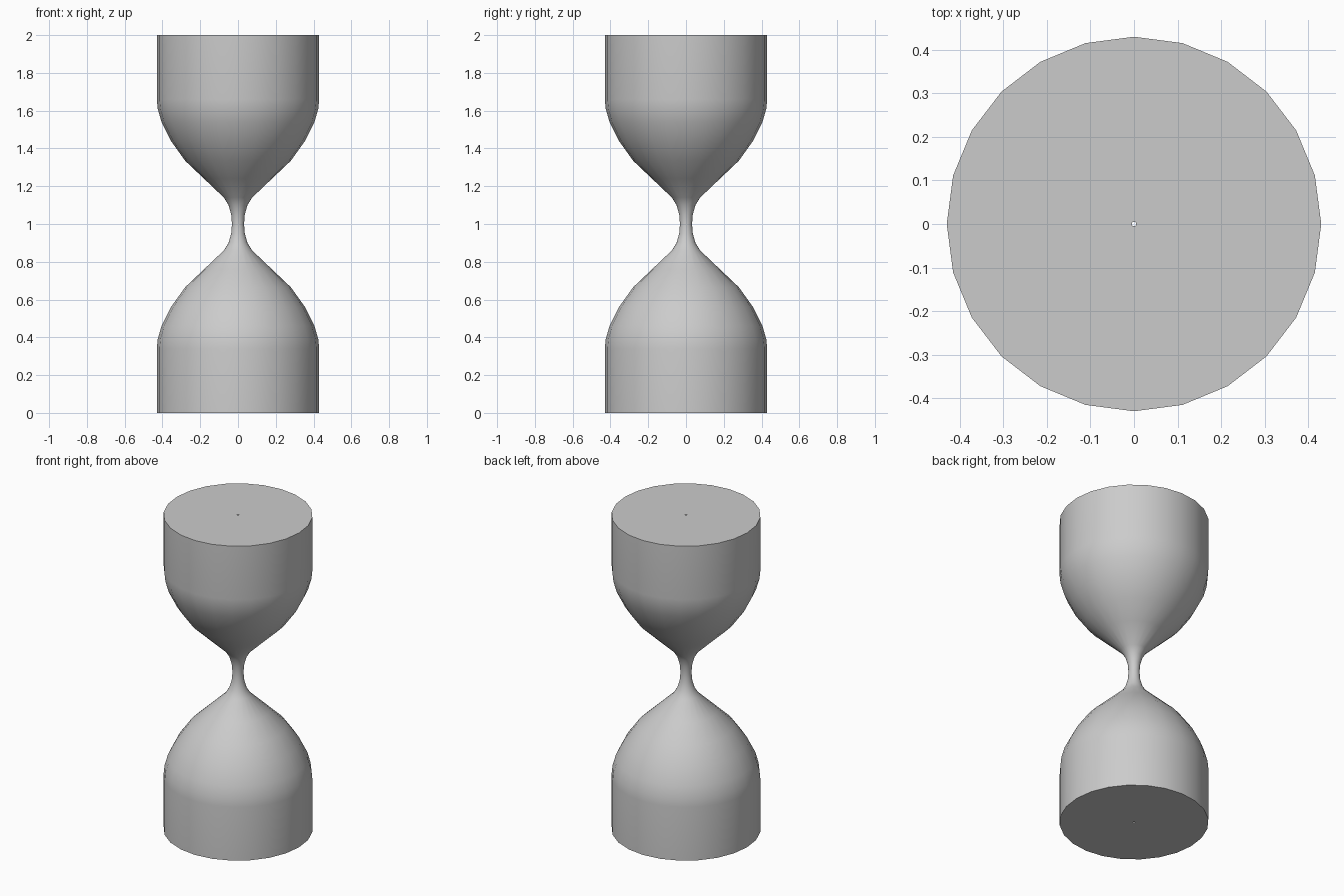
import bpy, bmesh
from math import radians, cos, sin, pi

if "Cube" in bpy.data.objects:
    bpy.data.objects.remove(bpy.data.objects["Cube"])

SIDES = 24

# half profile: (radius, height above the neck), from neck to cap centre
half = [(0.032, 0.0), (0.036, 0.05), (0.05, 0.10), (0.075, 0.14),
        (0.18, 0.24), (0.28, 0.335), (0.355, 0.44), (0.405, 0.54),
        (0.425, 0.61), (0.43, 0.66), (0.43, 1.0), (0.005, 1.0)]

# mirror the half profile below the neck
profile = [(r, 1 - h) for r, h in reversed(half[1:])] + [(r, 1 + h) for r, h in half]

# revolve into one glass body
bm = bmesh.new()
rings = [[bm.verts.new((r * cos(2 * pi * i / SIDES), r * sin(2 * pi * i / SIDES), z))
          for i in range(SIDES)] for r, z in profile]
for lower, upper in zip(rings, rings[1:]):
    for i in range(SIDES):
        j = (i + 1) % SIDES
        bm.faces.new((lower[i], lower[j], upper[j], upper[i]))

mesh = bpy.data.meshes.new("hourglass_body")
bm.to_mesh(mesh)
bm.free()
body = bpy.data.objects.new("hourglass_body", mesh)
bpy.context.collection.objects.link(body)

# smooth walls, crisp cap rims
bpy.context.view_layer.objects.active = body
body.select_set(True)
bpy.ops.object.shade_smooth_by_angle(angle=radians(40))
